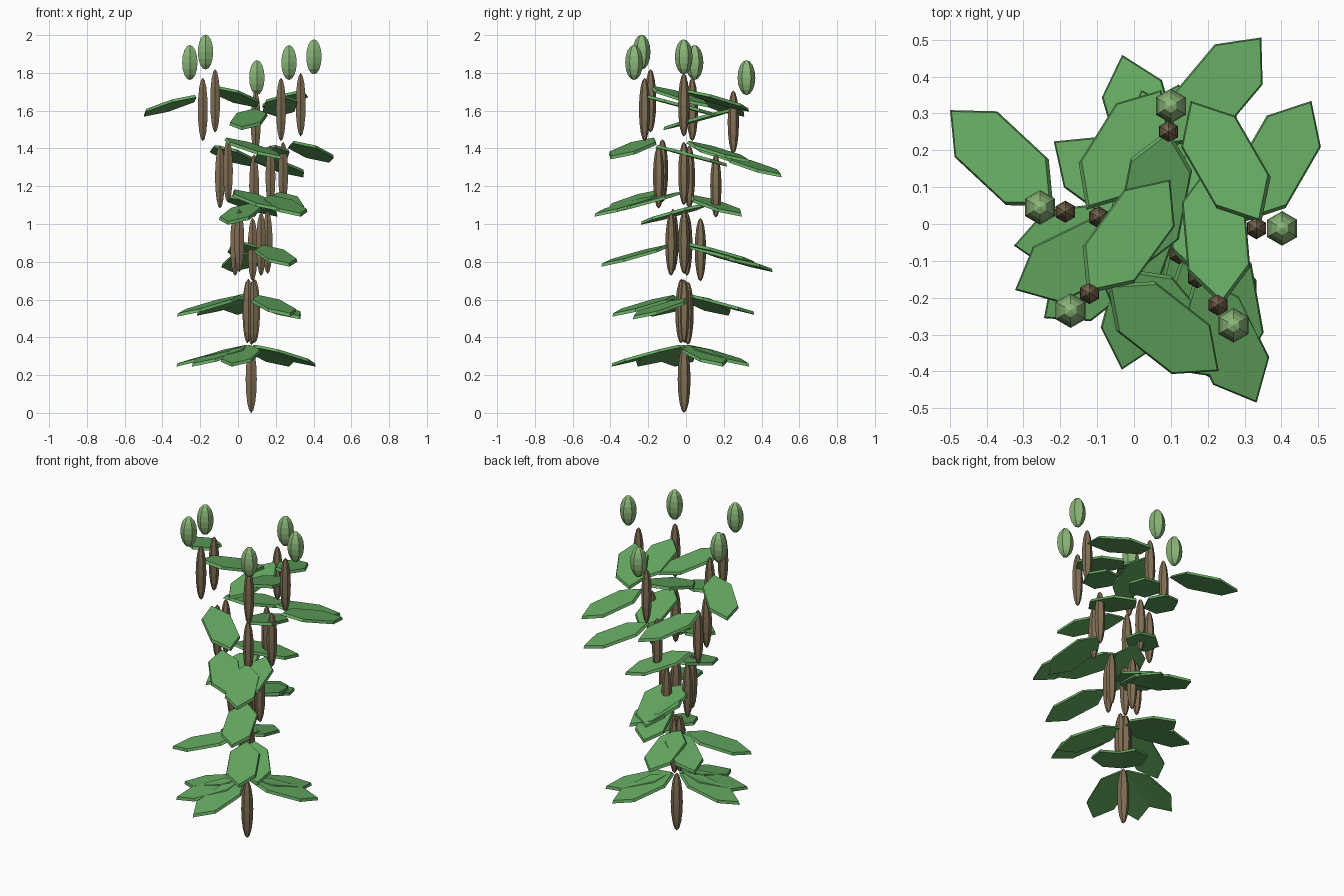
import bpy, math
from mathutils import Vector, Matrix

if "Cube" in bpy.data.objects:
    bpy.data.objects.remove(bpy.data.objects["Cube"])


def material(name, rgb):
    m = bpy.data.materials.new(name)
    m.diffuse_color = (*rgb, 1)
    m.use_nodes = True
    m.node_tree.nodes["Principled BSDF"].inputs["Base Color"].default_value = m.diffuse_color
    return m


BARK = material("bark", (0.22, 0.16, 0.09))
LEAF = material("leaf_green", (0.13, 0.40, 0.12))
BUD = material("bud_green", (0.26, 0.47, 0.19))

ROOT = Vector((0.07, -0.01, 0.36))


def spindle(name, loc, radius, height, mat):
    # six-sided stretched ball, used for stem pieces and buds
    bpy.ops.mesh.primitive_uv_sphere_add(segments=6, ring_count=8, radius=1, location=loc)
    o = bpy.context.object
    o.name = name
    o.scale = (radius, radius, height / 2)
    o.data.materials.append(mat)


def leaf(name, node, azimuth):
    # thin long hexagon that droops outward from its node
    bpy.ops.mesh.primitive_cone_add(vertices=6, radius1=1, radius2=0.95, depth=1)
    o = bpy.context.object
    o.name = name
    # put hexagon points on the long axis
    o.data.transform(Matrix.Rotation(math.radians(30), 4, 'Z'))
    verts_x = max(v.co.x for v in o.data.vertices)
    if verts_x < 0.9:
        pass
    else:
        o.data.transform(Matrix.Rotation(0, 4, 'Z'))
    o.data.transform(Matrix.Diagonal((0.198, 0.098, 0.016, 1)))
    o.data.transform(Matrix.Translation((0.217, 0, 0)))
    o.matrix_world = (Matrix.Translation(node)
                      @ Matrix.Rotation(math.radians(azimuth), 4, 'Z')
                      @ Matrix.Rotation(math.radians(15), 4, 'Y'))
    o.data.materials.append(LEAF)


# bud centre and leaf directions (bottom to top) for each branch
BRANCHES = {
    "back": ((0.10, 0.32, 1.775), (60, -50, 106, -110, 50, -101)),
    "left": ((-0.255, 0.045, 1.855), (187, 206, 70, 45, 58, 137)),
    "front_left": ((-0.172, -0.235, 1.91), (218, 97, 75, -50, -38, 54)),
    "front_right": ((0.27, -0.275, 1.855), (255, -62, -68, -64, 95, 95)),
    "right": ((0.402, -0.012, 1.885), (31, 144, 110, -80, 60, 120)),
}


def along(bud, s):
    # branch path: rises evenly and spreads faster toward the top
    d = Vector(bud) - ROOT
    f = s ** 1.3
    return ROOT + Vector((d.x * f, d.y * f, d.z * s))


# main stem
spindle("main_stem", (0.07, -0.01, 0.178), 0.034, 0.356, BARK)

# five branches with stem pieces, leaves and a bud
for side, (bud, angles) in BRANCHES.items():
    for i in range(4):
        spindle(f"{side}_stem_{i + 1}", along(bud, 0.118 + 0.2385 * i), 0.03, 0.335, BARK)
    for k, az in enumerate(angles):
        leaf(f"{side}_leaf_{k + 1}", along(bud, 0.177 * k), az)
    spindle(f"{side}_bud", bud, 0.047, 0.185, BUD)
